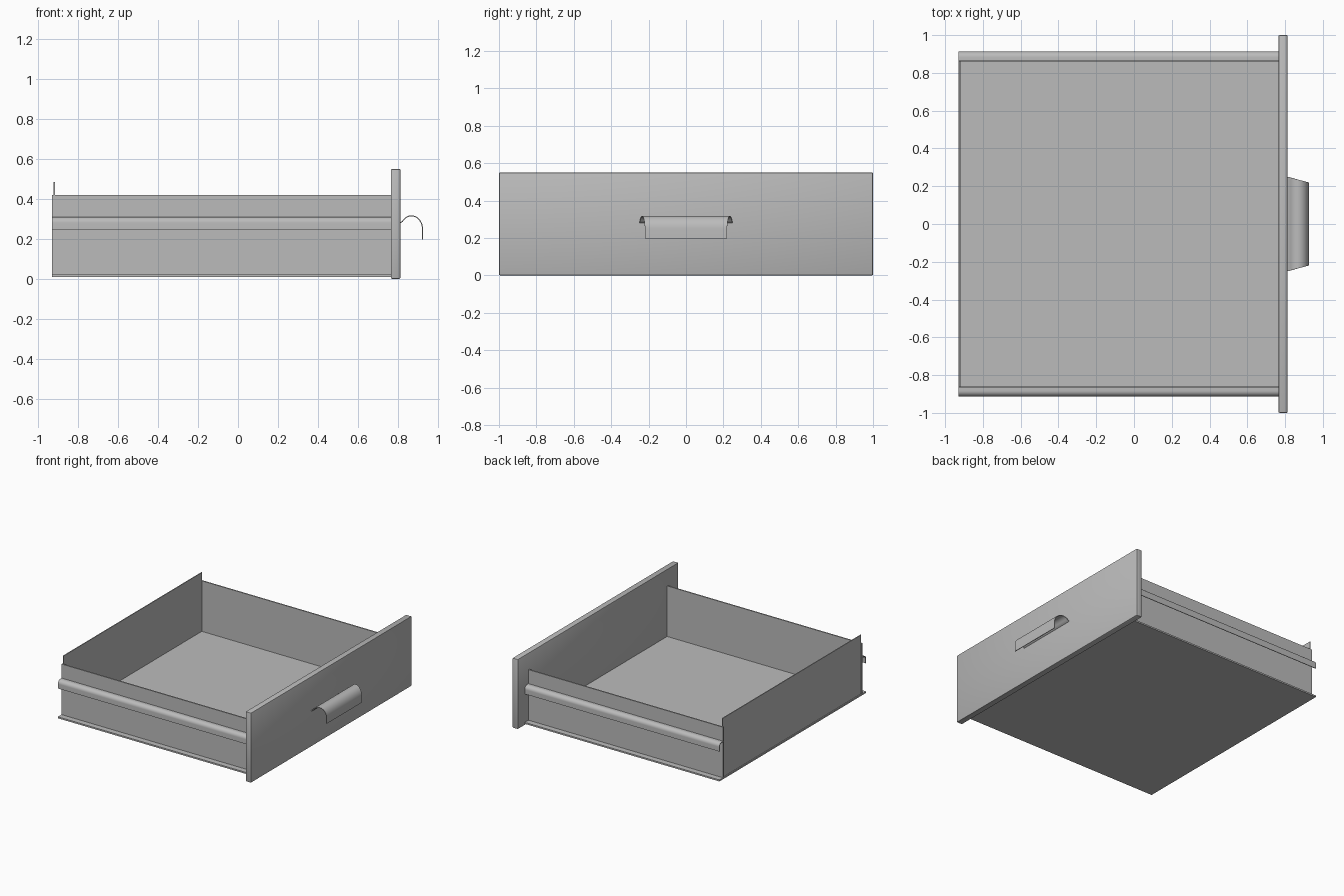
import bpy, bmesh, math
from mathutils import Vector

cube = bpy.data.objects.get("Cube")
if cube:
    bpy.data.objects.remove(cube, do_unlink=True)

# One plain grey for the whole drawer
GREY = (0.5, 0.5, 0.5, 1.0)
mat = bpy.data.materials.new("plain_grey")
mat.use_nodes = True
mat.diffuse_color = GREY
mat.node_tree.nodes["Principled BSDF"].inputs["Base Color"].default_value = GREY


def finish(name, bm):
    bmesh.ops.recalc_face_normals(bm, faces=bm.faces)
    mesh = bpy.data.meshes.new(name)
    bm.to_mesh(mesh)
    bm.free()
    mesh.materials.append(mat)
    obj = bpy.data.objects.new(name, mesh)
    bpy.context.collection.objects.link(obj)
    bpy.ops.object.select_all(action="DESELECT")
    obj.select_set(True)
    bpy.context.view_layer.objects.active = obj
    bpy.ops.object.shade_smooth_by_angle(angle=math.radians(30))
    return obj


def box(name, lo, hi, bevel=0.0):
    lo, hi = Vector(lo), Vector(hi)
    bm = bmesh.new()
    bmesh.ops.create_cube(bm, size=1)
    bmesh.ops.scale(bm, vec=hi - lo, verts=bm.verts)
    bmesh.ops.translate(bm, vec=(lo + hi) / 2, verts=bm.verts)
    if bevel:
        bmesh.ops.bevel(bm, geom=bm.edges[:], offset=bevel, segments=2,
                        profile=0.5, affect="EDGES")
    return finish(name, bm)


def bent_sheet(name, start, end, thickness):
    """Thin sheet lofted between two matching rows of points."""
    bm = bmesh.new()
    a = [bm.verts.new(p) for p in start]
    b = [bm.verts.new(p) for p in end]
    for i in range(len(a) - 1):
        bm.faces.new((a[i], a[i + 1], b[i + 1], b[i]))
    bmesh.ops.recalc_face_normals(bm, faces=bm.faces)
    bmesh.ops.solidify(bm, geom=bm.faces[:], thickness=thickness)
    return finish(name, bm)


def arc(cx, cz, rx, rz, a0, a1, n=10):
    angles = [math.radians(a0 + (a1 - a0) * i / n) for i in range(n + 1)]
    return [(cx + rx * math.cos(t), cz + rz * math.sin(t)) for t in angles]


BACK, FRONT = -0.93, 0.765

# Front panel, base and back
box("front_panel", (FRONT, -1, 0), (0.813, 1, 0.55), 0.006)
box("base_panel", (BACK, -0.913, 0.01), (FRONT, 0.913, 0.022))
box("back_panel", (-0.923, -0.862, 0.02), (-0.916, 0.862, 0.485))

# Side walls with rounded runner rails
rail = [(0.868, 0.31)] + arc(0.883, 0.28, 0.03, 0.03, 90, 0) + [(0.913, 0.245)]
for side, s in (("left", 1), ("right", -1)):
    ys = sorted((s * 0.858, s * 0.868))
    box(side + "_wall", (BACK, ys[0], 0.02), (FRONT, ys[1], 0.42))
    bent_sheet(side + "_rail", [(BACK, s * y, z) for y, z in rail],
               [(FRONT, s * y, z) for y, z in rail], 0.005)

# Curved pull handle, narrowing away from the panel
pull = arc(0.868, 0.248, 0.058, 0.07, 145, 0, 14) + [(0.926, 0.198)]
pull.insert(0, (0.811, 0.283))


def half_width(x):
    return 0.25 - 0.03 * (x - 0.811) / 0.115


bent_sheet("pull_handle", [(x, -half_width(x), z) for x, z in pull],
           [(x, half_width(x), z) for x, z in pull], 0.005)
